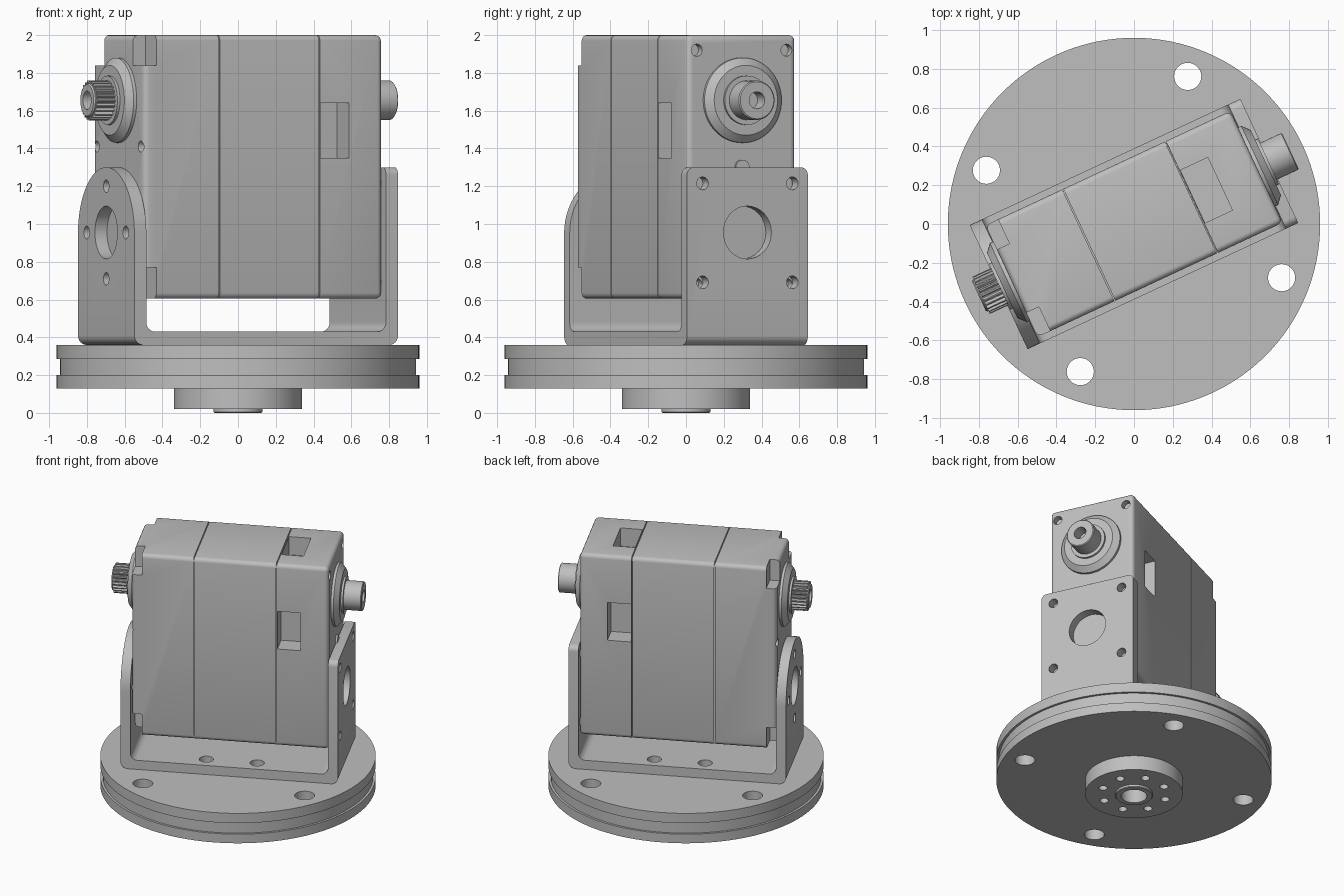
import bpy, bmesh, math
from mathutils import Matrix, Vector

cube = bpy.data.objects.get("Cube")
if cube:
    bpy.data.objects.remove(cube, do_unlink=True)

GREY = (0.52, 0.52, 0.52, 1)
metal = bpy.data.materials.new("plain_grey")
metal.use_nodes = True
metal.diffuse_color = GREY
metal.node_tree.nodes["Principled BSDF"].inputs["Base Color"].default_value = GREY

TURN = math.radians(25)      # the upper assembly is turned on its base
parts = []


def finish(name, bm):
    bmesh.ops.recalc_face_normals(bm, faces=bm.faces[:])
    mesh = bpy.data.meshes.new(name)
    bm.to_mesh(mesh)
    bm.free()
    mesh.materials.append(metal)
    ob = bpy.data.objects.new(name, mesh)
    bpy.context.collection.objects.link(ob)
    parts.append(ob)
    return ob


def along(axis, sign=1):
    """Matrix turning z onto the given axis."""
    if axis == 'X':
        return Matrix.Rotation(sign * math.pi / 2, 4, 'Y')
    return Matrix.Identity(4)


def lathe(name, profile, matrix, steps=64):
    bm = bmesh.new()
    vs = [bm.verts.new((r, 0, h)) for r, h in profile]
    es = [bm.edges.new(p) for p in zip(vs, vs[1:])]
    bmesh.ops.spin(bm, geom=vs + es, cent=(0, 0, 0), axis=(0, 0, 1),
                   angle=2 * math.pi, steps=steps)
    bmesh.ops.remove_doubles(bm, verts=bm.verts[:], dist=1e-4)
    bm.transform(matrix)
    return finish(name, bm)


def prism(points, depth):
    """Points in local 3D, pushed along the depth vector."""
    bm = bmesh.new()
    face = bm.faces.new([bm.verts.new(p) for p in points])
    ext = bmesh.ops.extrude_face_region(bm, geom=[face])
    bmesh.ops.translate(bm, vec=depth,
                        verts=[v for v in ext["geom"] if isinstance(v, bmesh.types.BMVert)])
    bmesh.ops.recalc_face_normals(bm, faces=bm.faces[:])
    return bm


def box(bm, lo, hi):
    lo, hi = Vector(lo), Vector(hi)
    m = Matrix.Translation((lo + hi) / 2) @ Matrix.Diagonal((hi - lo).to_4d())
    return bmesh.ops.create_cube(bm, size=1, matrix=m)["verts"]


def hole(bm, centre, radius, length, axis='Z'):
    bmesh.ops.create_cone(bm, cap_ends=True, segments=32, radius1=radius, radius2=radius,
                          depth=length, matrix=Matrix.Translation(centre) @ along(axis))


def cut(ob, bm):
    cutter = finish("cutter", bm)
    parts.remove(cutter)
    cutter.hide_render = True
    mod = ob.modifiers.new("cut", 'BOOLEAN')
    mod.operation, mod.solver, mod.object = 'DIFFERENCE', 'EXACT', cutter
    bpy.context.view_layer.objects.active = ob
    bpy.ops.object.modifier_apply(modifier=mod.name)
    bpy.data.objects.remove(cutter, do_unlink=True)


def bevel(bm, rule, offset, segments):
    es = [e for e in bm.edges if rule(e.verts[0].co, e.verts[1].co)]
    bmesh.ops.bevel(bm, geom=es, offset=offset, offset_type='OFFSET', segments=segments,
                    profile=0.5, affect='EDGES', clamp_overlap=False)


# Turntable disc with rim groove and four through holes
disc = lathe("turntable_disc", [(0, 0.13), (0.96, 0.13), (0.96, 0.2), (0.943, 0.2),
                                (0.943, 0.285), (0.96, 0.285), (0.96, 0.36), (0, 0.36)],
             along('Z'), 128)
bm = bmesh.new()
for k in range(4):
    a = math.radians(45 + 90 * k)
    hole(bm, (0.81 * math.cos(a), 0.81 * math.sin(a), 0.25), 0.07, 0.5)
cut(disc, bm)

# Drive hub below the disc
hub = lathe("drive_hub", [(0, 0.14), (0.34, 0.14), (0.34, 0.02), (0.13, 0.02),
                          (0.13, 0.005), (0.125, 0), (0, 0)], along('Z'))
bm = bmesh.new()
hole(bm, (0, 0, 0), 0.09, 0.2)
for k in range(8):
    a = math.radians(45 * k)
    hole(bm, (0.23 * math.cos(a), 0.23 * math.sin(a), 0), 0.03, 0.2)
cut(hub, bm)

# U bracket: bent strip, one rounded arm and one square arm
E, T, W, B, H = 0.77, 0.07, 0.353, 0.36, 1.3
outline = [(-E, B), (E, B), (E, H), (E - T, H), (E - T, B + T),
           (T - E, B + T), (T - E, H), (-E, H)]
bm = prism([(x, -W, z) for x, z in outline], (0, 2 * W, 0))


def arm_top(side):
    return lambda a, b: (min(a.z, b.z) > H - 0.01 and abs(a.y - b.y) < 1e-3
                         and a.x * side > 0 and b.x * side > 0)


bevel(bm, lambda a, b: abs(a.y - b.y) > W and max(a.z, b.z) < 0.5, 0.05, 6)
bevel(bm, arm_top(-1), 0.35, 16)
bevel(bm, arm_top(1), 0.04, 5)
bracket = finish("u_bracket", bm)
bm = bmesh.new()
for s in (-1, 1):
    hole(bm, (s * 0.735, 0, 0.955), 0.14, 0.2, 'X')
    for t in (-1, 1):
        hole(bm, (0.735, s * 0.262, 0.953 + t * 0.262), 0.034, 0.2, 'X')
        hole(bm, (s * 0.18, t * 0.25, 0.4), 0.05, 0.2)
    hole(bm, (-0.735, s * 0.245, 0.955), 0.034, 0.2, 'X')
    hole(bm, (-0.735, 0, 0.955 + s * 0.245), 0.034, 0.2, 'X')
cut(bracket, bm)

# Motor case in three sections
V, LOW, TOP, SEAM = 0.318, 0.605, 2.0, 0.003


def case(name, x0, x1, end):
    bm = bmesh.new()
    box(bm, (x0 + SEAM, -V, LOW), (x1 - SEAM, V, TOP))
    bevel(bm, lambda a, b: abs(a.x - b.x) > 0.1 or (end and min(a.x * end, b.x * end) > 0.6),
          0.03, 4)
    return finish(name, bm)


left_case = case("splined_end_case", -0.7, -0.257, -1)
case("middle_case", -0.257, 0.327, 0)
right_case = case("plain_end_case", 0.327, 0.7, 1)
bm = bmesh.new()
box(bm, (-0.3, -V + 0.01, LOW + 0.01), (0.329, V - 0.01, TOP - 0.01))
finish("case_core", bm)

# Corner notches and screw holes on the splined end
bm = bmesh.new()
for s in (-1, 1):
    for z0, z1 in ((LOW - 0.1, 0.77), (1.84, TOP + 0.1)):
        y0, y1 = sorted((s * 0.18, s * 0.5))
        box(bm, (-0.9, y0, z0), (-0.625, y1, z1))
    hole(bm, (-0.7, s * 0.275, 1.41), 0.03, 0.1, 'X')
cut(left_case, bm)

# Windows and screw holes on the plain end
bm = bmesh.new()
box(bm, (0.335, -0.5, 1.35), (0.5, -0.17, 1.64))
box(bm, (0.335, 0.17, 1.35), (0.5, 0.5, 1.64))
box(bm, (0.335, -0.15, 1.86), (0.49, 0.15, 2.2))
for s in (-1, 1):
    for z in (0.68, 1.92):
        hole(bm, (0.7, s * 0.262, z), 0.032, 0.1, 'X')
cut(right_case, bm)

# Shaft collars at both ends
AXIS = Matrix.Translation((0, 0, 1.655))
for s, side in ((-1, "splined"), (1, "plain")):
    lathe(side + "_collar", [(0, 0.68), (0.225, 0.68), (0.225, 0.715), (0.185, 0.75),
                             (0.13, 0.75), (0.13, 0.765), (0, 0.765)], AXIS @ along('X', s))

# Plain shaft with bored end
lathe("plain_shaft", [(0, 0.7), (0.104, 0.7), (0.104, 0.885), (0.098, 0.89),
                      (0.045, 0.89), (0.045, 0.8), (0, 0.8)], AXIS @ along('X'))
lathe("case_boss", [(0, 0.69), (0.04, 0.69), (0.04, 0.71), (0, 0.71)],
      Matrix.Translation((0, 0, 1.3)) @ along('X'))

# Splined shaft with bored end
TEETH = 24
ring = []
for k in range(TEETH * 4):
    r = 0.106 if k % 4 < 2 else 0.092
    a = 2 * math.pi * k / (TEETH * 4)
    ring.append((-0.74, r * math.cos(a), 1.655 + r * math.sin(a)))
spline = finish("splined_shaft", prism(ring, (-0.13, 0, 0)))
lathe("splined_shaft_tip", [(0, 0.82), (0.09, 0.82), (0.09, 0.875), (0.083, 0.882),
                            (0.05, 0.882), (0.05, 0.83), (0, 0.83)], AXIS @ along('X', -1))
bm = bmesh.new()
hole(bm, (-0.87, 0, 1.655), 0.05, 0.08, 'X')
cut(spline, bm)

# Turn everything on the base and smooth the round parts
bpy.ops.object.select_all(action='DESELECT')
for ob in parts:
    ob.rotation_euler.z = TURN
    ob.select_set(True)
bpy.context.view_layer.objects.active = parts[0]
bpy.ops.object.shade_smooth_by_angle(angle=math.radians(30))
